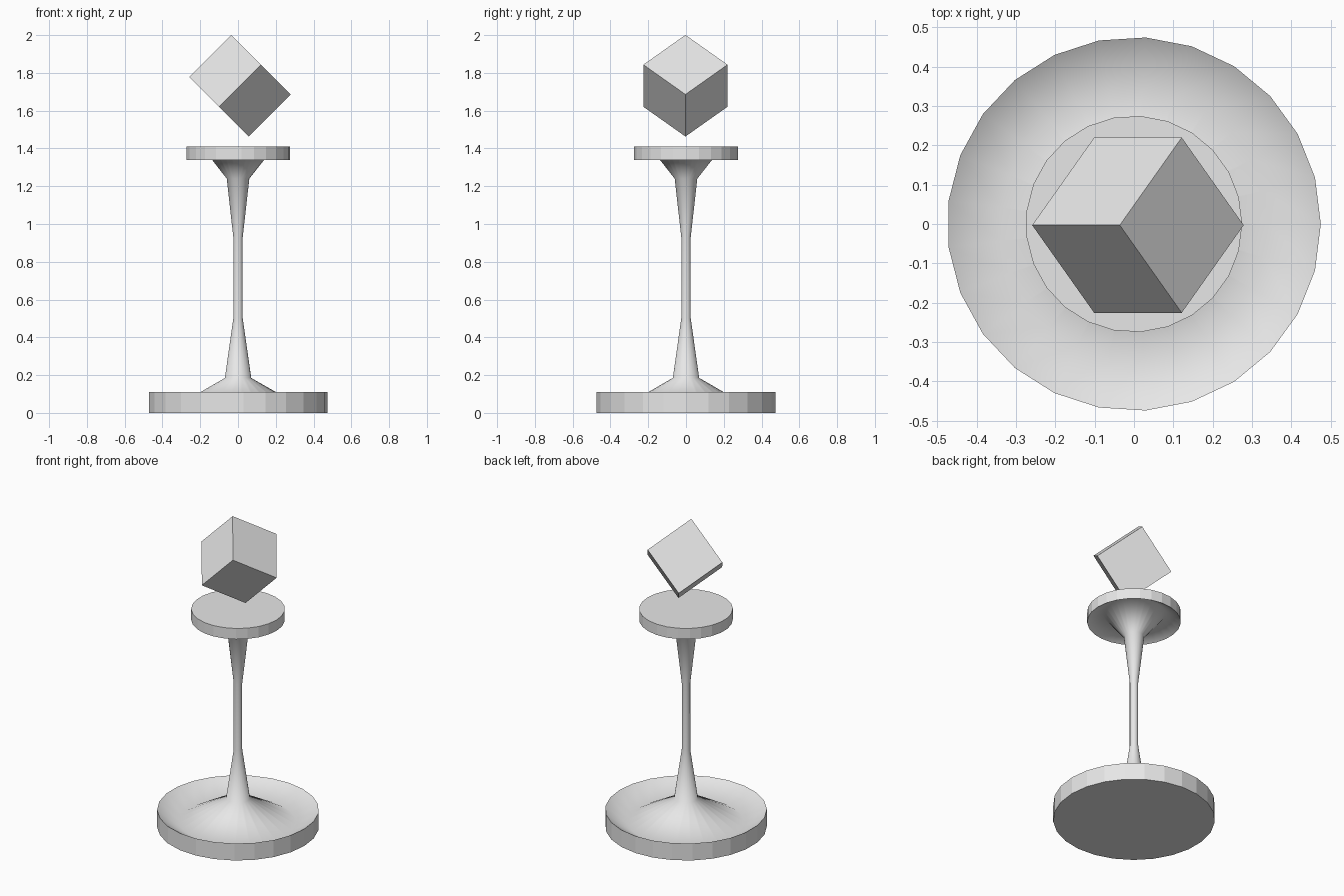
import bpy, bmesh, math

if "Cube" in bpy.data.objects:
    bpy.data.objects.remove(bpy.data.objects["Cube"])

SIDES = 25

grey = bpy.data.materials.new("light_grey")
grey.diffuse_color = (0.8, 0.8, 0.8, 1.0)
grey.use_nodes = True
grey.node_tree.nodes["Principled BSDF"].inputs["Base Color"].default_value = grey.diffuse_color


def make_object(name, bm):
    bmesh.ops.recalc_face_normals(bm, faces=bm.faces)
    mesh = bpy.data.meshes.new(name)
    bm.to_mesh(mesh)
    bm.free()
    mesh.materials.append(grey)
    obj = bpy.data.objects.new(name, mesh)
    bpy.context.collection.objects.link(obj)
    return obj


def lathe(name, profile):
    """Spin (radius, z) points into a closed solid; slim walls and caps stay flat."""
    bm = bmesh.new()
    rings = []
    for r, z in profile:
        rings.append([bm.verts.new((r * math.cos(2 * math.pi * i / SIDES),
                                    r * math.sin(2 * math.pi * i / SIDES), z))
                      for i in range(SIDES)])
    last = len(rings) - 2
    for k in range(last + 1):
        a, b = rings[k], rings[k + 1]
        for i in range(SIDES):
            j = (i + 1) % SIDES
            f = bm.faces.new((a[i], a[j], b[j], b[i]))
            f.smooth = 0 < k < last      # outer rims are faceted, the stem is smooth
    bm.faces.new(rings[0])
    bm.faces.new(rings[-1])
    return make_object(name, bm)


# Pedestal: round foot with a dished top, slim flared stem, round plate
lathe("pedestal", [
    (0.475, 0.0), (0.475, 0.11),
    (0.34, 0.03), (0.07, 0.185),
    (0.025, 0.50), (0.025, 0.93),
    (0.06, 1.24), (0.182, 1.395),
    (0.275, 1.34), (0.275, 1.41),
])

# Cube floating on one corner above the plate
bm = bmesh.new()
bmesh.ops.create_cube(bm, size=0.315)
cube = make_object("floating_cube", bm)
cube.rotation_euler = (math.radians(45), math.radians(-45), 0)
cube.location = (0.01, -0.003, 1.732)
